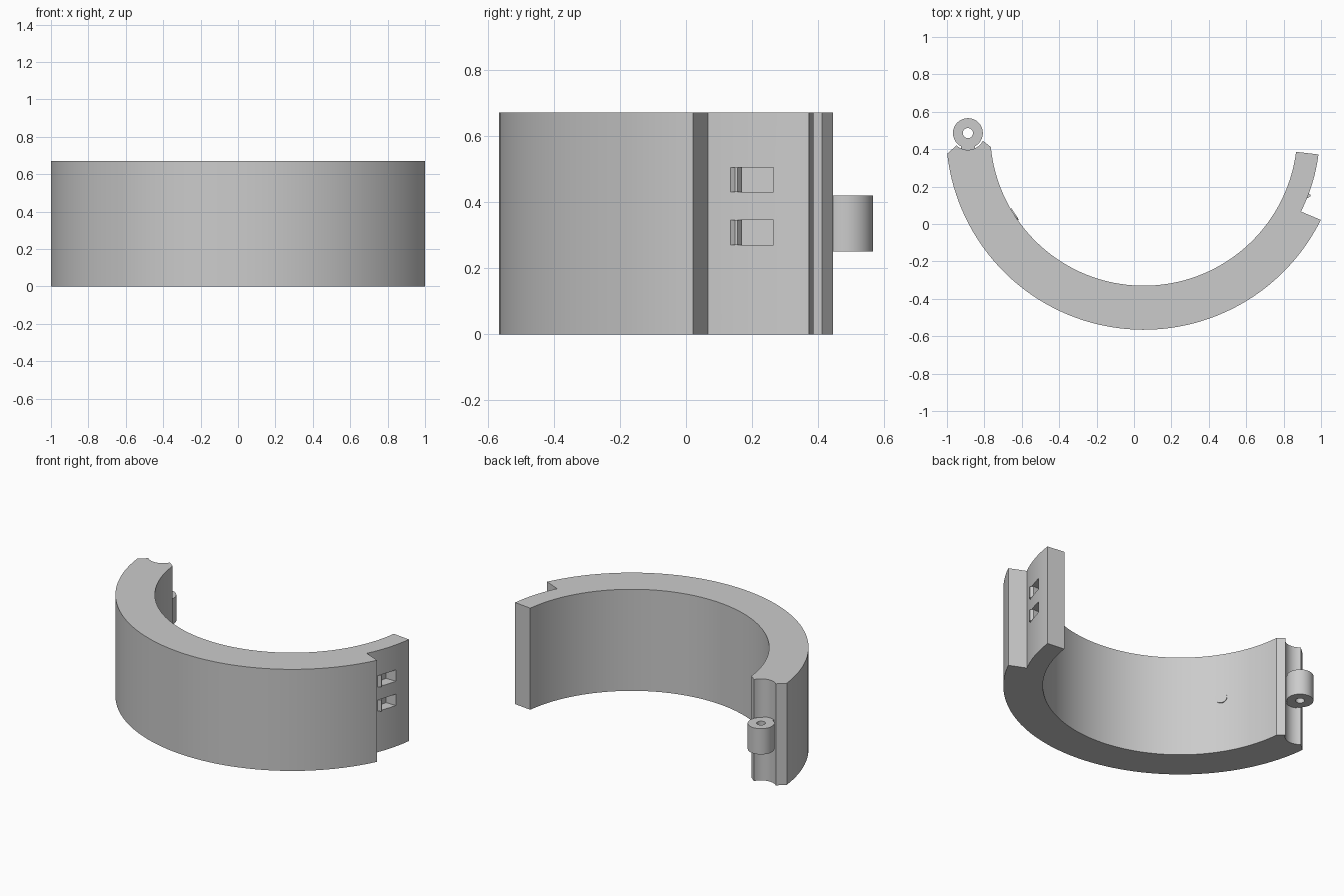
import bpy, bmesh, math
from mathutils import Matrix, Vector

if "Cube" in bpy.data.objects:
    bpy.data.objects.remove(bpy.data.objects["Cube"])

CX, CY = 0.052, 0.4915      # centre of the cuff arcs
HX, HY = -0.888, 0.486      # hinge axis
HEIGHT = 0.67

grey = bpy.data.materials.new("plain grey")
grey.diffuse_color = (0.6, 0.6, 0.6, 1)
grey.use_nodes = True
grey.node_tree.nodes["Principled BSDF"].inputs["Base Color"].default_value = grey.diffuse_color


def arc(cx, cy, r, a0, a1, n):
    out = []
    for i in range(n + 1):
        a = math.radians(a0 + (a1 - a0) * i / n)
        out.append((cx + r * math.cos(a), cy + r * math.sin(a)))
    return out


def finish(bm, name):
    bmesh.ops.recalc_face_normals(bm, faces=bm.faces)
    me = bpy.data.meshes.new(name)
    bm.to_mesh(me)
    bm.free()
    me.materials.append(grey)
    ob = bpy.data.objects.new(name, me)
    bpy.context.collection.objects.link(ob)
    return ob


def prism(name, pts, z0, z1):
    bm = bmesh.new()
    f = bm.faces.new([bm.verts.new((x, y, z0)) for x, y in pts])
    ext = bmesh.ops.extrude_face_region(bm, geom=[f])
    vs = [g for g in ext["geom"] if isinstance(g, bmesh.types.BMVert)]
    bmesh.ops.translate(bm, verts=vs, vec=(0, 0, z1 - z0))
    return finish(bm, name)


def smooth(ob):
    bpy.ops.object.select_all(action='DESELECT')
    ob.select_set(True)
    bpy.context.view_layer.objects.active = ob
    bpy.ops.object.shade_smooth_by_angle(angle=math.radians(25))


# Half cuff: outer wall, stepped latch ledge, inner wall, hinge groove
outline = arc(CX, CY, 1.057, 186.3, 333.6, 60)
outline += arc(CX, CY, 0.942, 333.2, 352.7, 8)
outline += arc(CX, CY, 0.8215, 352.6, 185.6, 64)
outline += arc(HX, HY, 0.09, -27, -133, 14)
cuff = prism("cuff_body", outline, 0, HEIGHT)

# Two latch pockets in the ledge, each with a small catch at its front end
slots = ((0.27, 0.345), (0.43, 0.505))
for i, (z0, z1) in enumerate(slots):
    cutter = prism("pocket_cutter_%d" % i,
                   [(0.868, 0.135), (1.05, 0.135), (1.05, 0.265), (0.895, 0.265)], z0, z1)
    cutter.hide_render = True
    cutter.hide_set(True)
    mod = cuff.modifiers.new("pocket", 'BOOLEAN')
    mod.operation = 'DIFFERENCE'
    mod.solver = 'EXACT'
    mod.object = cutter
    prism("latch_catch_%d" % i,
          [(0.86, 0.13), (0.918, 0.133), (0.943, 0.148), (0.943, 0.156),
           (0.925, 0.17), (0.868, 0.17)], z0, z1)
smooth(cuff)

# Hinge knuckle with a pin hole
N, Z0, Z1 = 32, 0.25, 0.42
bm = bmesh.new()
loops = []
for r, z in ((0.08, Z0), (0.08, Z1), (0.027, Z1), (0.027, Z0)):
    loops.append([bm.verts.new((x, y, z)) for x, y in arc(HX, HY, r, 0, 360, N)[:-1]])
for k in range(4):
    a, b = loops[k], loops[(k + 1) % 4]
    for i in range(N):
        j = (i + 1) % N
        bm.faces.new((a[i], a[j], b[j], b[i]))
smooth(finish(bm, "hinge_knuckle"))

# Web joining the knuckle to the cuff
prism("hinge_web", [(-0.925, 0.385), (-0.85, 0.385), (-0.85, 0.42), (-0.925, 0.42)], Z0, Z1)

# Shallow round stud on the inner wall
a = math.radians(212.5)
out = Vector((math.cos(a), math.sin(a), 0))
pos = Vector((CX, CY, 0.37)) + out * 0.823
bm = bmesh.new()
bmesh.ops.create_cone(bm, cap_ends=True, segments=20, radius1=0.036, radius2=0.036, depth=0.016,
                      matrix=Matrix.Translation(pos) @ out.to_track_quat('Z', 'Y').to_matrix().to_4x4())
finish(bm, "inner_stud")
